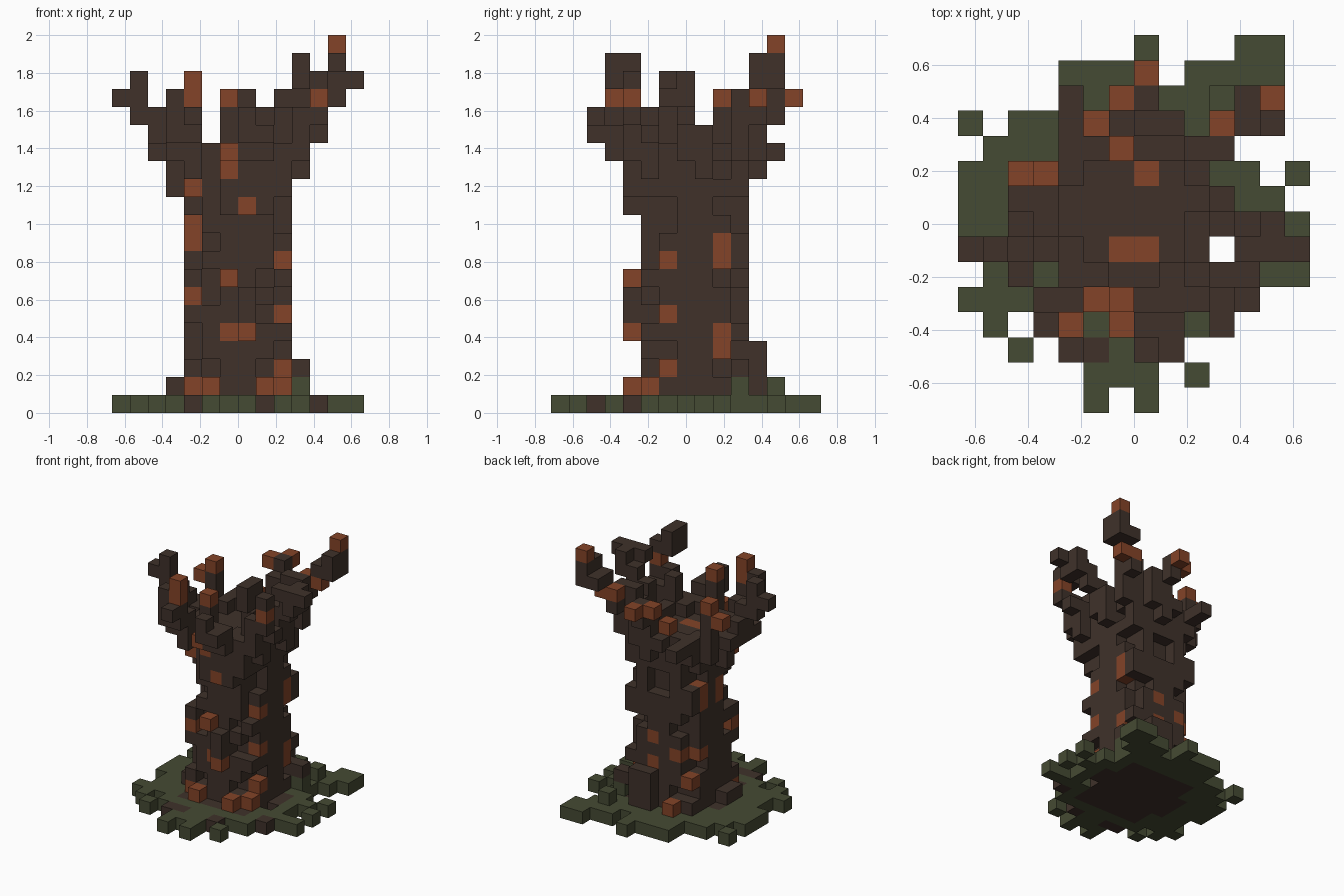
import bpy, bmesh, math, random
from mathutils import Vector

cube = bpy.data.objects.get("Cube")
if cube:
    bpy.data.objects.remove(cube, do_unlink=True)

random.seed(4)
V = 2 / 21                        # edge of one block
BARK, RUST, MOSS = range(3)


def material(name, rgb):
    m = bpy.data.materials.new(name)
    m.diffuse_color = (*rgb, 1)
    m.use_nodes = True
    b = next(n for n in m.node_tree.nodes if n.type == 'BSDF_PRINCIPLED')
    b.inputs["Base Color"].default_value = (*rgb, 1)
    return m


MATS = [material("dark bark", (0.050, 0.031, 0.023)),
        material("rust bark", (0.230, 0.057, 0.021)),
        material("moss green", (0.060, 0.069, 0.033))]

cells = {}                        # (x, y, z) -> (part, material)


def limb(part, *points, tip=BARK):
    """Run of blocks through the points: climbs first, then goes sideways."""
    p = list(points[0])
    cells[tuple(p)] = (part, BARK)
    for goal in points[1:]:
        for axis in (2, 0, 1):
            while p[axis] != goal[axis]:
                p[axis] += 1 if goal[axis] > p[axis] else -1
                cells[tuple(p)] = (part, BARK)
    cells[tuple(p)] = (part, tip)


def slab(x0, x1, y0, y1):
    """Moss rectangle in the ground layer."""
    for x in range(x0, x1 + 1):
        for y in range(y0, y1 + 1):
            cells[x, y, 0] = ("ground", MOSS)


# Ground: moss disc around a bark core, with ragged patches and stray blocks
for x in range(14):
    for y in range(15):
        if math.hypot(x - 6, y - 7.5) < 5.6 and (x, y) not in {(10, 6), (3, 12), (11, 10)}:
            core = math.hypot(x - 6.5, y - 7) < 4
            cells[x, y, 0] = ("ground", BARK if core else MOSS)
slab(0, 1, 7, 9)
slab(9, 11, 12, 13)
slab(11, 12, 13, 14)
slab(4, 7, 13, 13)
slab(12, 13, 5, 5)
slab(0, 1, 4, 4)
slab(5, 7, 1, 1)
for x, y in [(7, 14), (0, 11), (13, 9), (13, 7), (12, 8), (2, 2), (1, 3),
             (5, 0), (7, 0), (9, 1), (10, 11), (10, 3)]:
    cells[x, y, 0] = ("ground", MOSS)
for x, y in [(4, 2), (5, 2), (8, 2), (11, 4)]:
    cells[x, y, 0] = ("ground", BARK)

# Trunk: round core, rough shell, scattered knobs and a hollow flared crown
for z in range(1, 15):
    for x in range(3, 11):
        for y in range(4, 12):
            r = math.hypot(x - 6.5, y - 7.5)
            if z in (9, 10) and x == 4 and y < 7:
                continue          # notch in the side
            core = r < 2.6 and z < 14 and not (z in (10, 11) and y == 10)
            shell = 2.6 < r < 3 and random.random() < 0.72
            knob = 3 < r < 3.54 and 4 <= x <= 9 and 5 <= y <= 10 and random.random() < 0.2
            flare = z == 1 and r < 3.3
            crown = z > 11 and 2.6 < r < (3.3 if z == 12 else 3.6) and random.random() < 0.85
            if core or shell or knob or flare or crown:
                cells[x, y, z] = ("trunk", BARK)

# Bulges on the front of the trunk
for x in (6, 7, 8):
    limb("trunk", (x, 4, 11), (x, 4, 13))
limb("trunk", (7, 4, 4), (7, 4, 6))

# Roots
for x in (7, 8):
    limb("roots", (x, 11, 1), (x, 11, 3))
limb("roots", (3, 6, 1), (3, 7, 1))
limb("roots", (10, 10, 2), (9, 10, 2))
for y in (10, 12):
    cells[10, y, 1] = ("ground", MOSS)

# Left branches
limb("left_branch", (2, 5, 14), (2, 8, 14))
limb("left_branch", (3, 7, 12), (2, 7, 14), (2, 6, 15), (1, 6, 16), (1, 6, 18))
limb("left_branch", (1, 6, 17), (0, 6, 17))
limb("left_back_branch", (3, 9, 13), (3, 9, 16), (2, 9, 16), tip=RUST)
limb("left_back_branch", (3, 9, 16), (3, 9, 17), tip=RUST)

# Front branches
limb("front_left_branch", (3, 4, 14), (3, 3, 15), (3, 3, 17))
limb("front_left_branch", (4, 4, 13), (4, 3, 15), (4, 2, 16))
limb("front_left_branch", (4, 3, 16), (4, 3, 17), tip=RUST)
limb("front_left_branch", (5, 5, 13), (5, 5, 14))
limb("front_branch", (6, 4, 14), (6, 4, 17), tip=RUST)
limb("front_branch", (7, 4, 13), (7, 3, 14), (7, 2, 15), (7, 2, 16))
limb("front_branch", (8, 4, 13), (8, 3, 14), (8, 2, 15))
limb("front_right_branch", (9, 4, 12), (10, 4, 14), (11, 4, 16), (11, 4, 18),
     (10, 3, 18), (10, 4, 19))
limb("front_right_branch", (9, 5, 12), (9, 5, 16))
limb("front_right_branch", (10, 5, 13), (11, 5, 15))

# Right branch
limb("right_branch", (9, 7, 12), (10, 7, 14), (11, 7, 16), (12, 7, 17), (12, 6, 18), (13, 6, 18))
limb("right_branch", (12, 6, 17), (11, 6, 18))
limb("right_branch", (10, 8, 13), (10, 8, 15))

# Back branches
limb("back_right_branch", (9, 10, 12), (9, 10, 17), (10, 10, 17))
limb("back_right_branch", (10, 10, 14), (10, 11, 16), (11, 11, 17), (12, 11, 18),
     (12, 12, 18), (12, 11, 19), (12, 12, 19), (12, 12, 20), tip=RUST)
limb("back_right_branch", (11, 11, 18), (11, 12, 18))
limb("back_branch", (7, 10, 12), (7, 11, 14), (7, 12, 16), (7, 13, 17), tip=RUST)
limb("back_branch", (8, 10, 12), (8, 11, 14), (8, 11, 16))
limb("back_branch", (6, 10, 12), (6, 10, 15), tip=RUST)
limb("back_branch", (7, 12, 17), (6, 12, 17), tip=RUST)
limb("back_left_branch", (4, 10, 13), (4, 11, 14), (4, 12, 14))

# Rust patches
for p in [(5, 4, 1), (4, 5, 1), (8, 4, 1), (9, 5, 1), (9, 6, 2), (6, 5, 4), (7, 4, 4),
          (9, 9, 3), (9, 9, 4), (9, 6, 5), (4, 5, 6), (6, 4, 7), (9, 6, 8), (9, 9, 8),
          (9, 9, 9), (7, 4, 11), (4, 5, 12), (6, 4, 13), (6, 3, 14), (6, 6, 13),
          (7, 6, 13), (7, 9, 13), (4, 3, 18), (10, 11, 17), (11, 11, 17), (11, 4, 17),
          (4, 7, 9), (4, 7, 10), (4, 9, 9), (4, 9, 10), (7, 10, 6), (7, 10, 4),
          (5, 10, 5), (4, 9, 5), (4, 10, 3), (5, 11, 1)]:
    cells[p] = (cells[p][0] if p in cells else "trunk", RUST)


def block_side(cell, axis, sign):
    """Four corners of one block side, wound outwards."""
    u, w = (axis + 1) % 3, (axis + 2) % 3
    loop = [(0, 0), (1, 0), (1, 1), (0, 1)]
    for a, b in loop[::sign]:
        p = list(cell)
        p[axis] += sign > 0
        p[u] += a
        p[w] += b
        yield tuple(p)


# Skin every part with only its exposed block sides
for part in sorted({c[0] for c in cells.values()}):
    bm = bmesh.new()
    verts = {}
    for cell, (owner, mat) in cells.items():
        if owner != part:
            continue
        for axis in range(3):
            for sign in (-1, 1):
                n = list(cell)
                n[axis] += sign
                if tuple(n) in cells:
                    continue
                quad = []
                for p in block_side(cell, axis, sign):
                    if p not in verts:
                        verts[p] = bm.verts.new((Vector(p) - Vector((7, 7.5, 0))) * V)
                    quad.append(verts[p])
                bm.faces.new(quad).material_index = mat
    mesh = bpy.data.meshes.new(part)
    bm.to_mesh(mesh)
    bm.free()
    for m in MATS:
        mesh.materials.append(m)
    bpy.context.collection.objects.link(bpy.data.objects.new(part, mesh))
